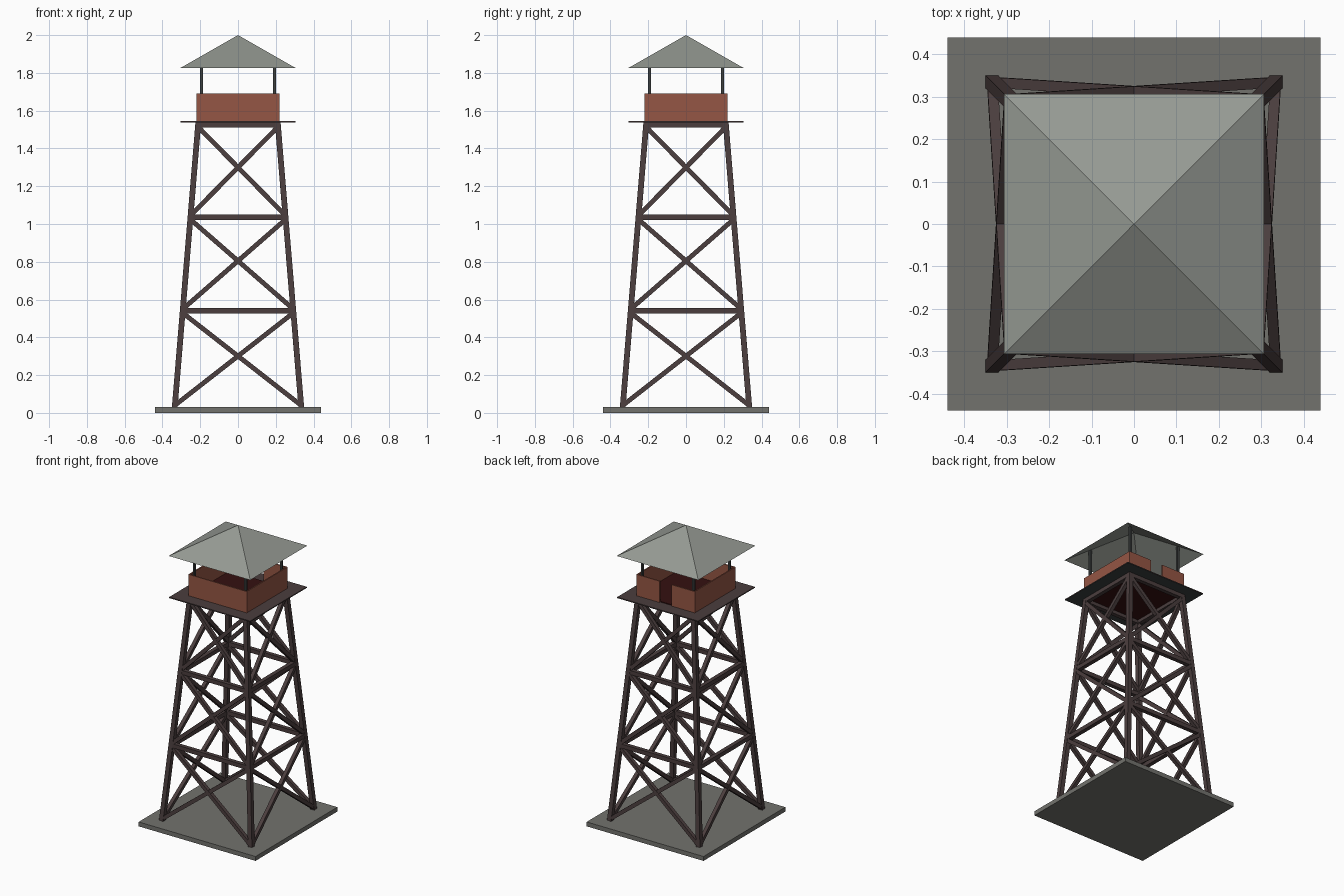
import bpy, bmesh, math
from mathutils import Matrix, Vector

if "Cube" in bpy.data.objects:
    bpy.data.objects.remove(bpy.data.objects["Cube"])


def material(name, r, g, b):
    m = bpy.data.materials.new(name)
    m.use_nodes = True
    m.diffuse_color = (r, g, b, 1)
    m.node_tree.nodes["Principled BSDF"].inputs["Base Color"].default_value = (r, g, b, 1)
    return m


concrete = material("concrete grey", .17, .17, .155)
timber = material("dark brown timber", .07, .048, .048)
cladding = material("rust red cladding", .3, .093, .058)
floor_red = material("dark red floor", .035, .005, .005)
steel = material("dark steel", .045, .05, .05)
roofing = material("pale grey roofing", .3, .32, .29)


def finish(name, bm, *mats):
    mesh = bpy.data.meshes.new(name)
    bm.to_mesh(mesh)
    bm.free()
    for m in mats:
        mesh.materials.append(m)
    ob = bpy.data.objects.new(name, mesh)
    bpy.context.collection.objects.link(ob)
    return ob


def add_box(bm, x0, x1, y0, y1, z0, z1):
    centre = Vector((x0 + x1, y0 + y1, z0 + z1)) / 2
    size = Matrix.Diagonal((x1 - x0, y1 - y0, z1 - z0, 1))
    bmesh.ops.create_cube(bm, size=1, matrix=Matrix.Translation(centre) @ size)


def slab(name, half, z0, z1, *mats):
    bm = bmesh.new()
    add_box(bm, -half, half, -half, half, z0, z1)
    return finish(name, bm, *mats)


def add_bar(bm, p, q, width, spin):
    # square bar from p to q, turned about the tower axis
    p, q = Vector(p), Vector(q)
    axis = (q - p).normalized()
    across = axis.cross(Vector((0, 1, 0))).normalized()
    depth = axis.cross(across)
    frame = Matrix((across, depth, axis)).transposed().to_4x4()
    place = spin @ Matrix.Translation((p + q) / 2) @ frame
    size = Matrix.Diagonal((width, width, (q - p).length, 1))
    bmesh.ops.create_cube(bm, size=1, matrix=place @ size)


# Tower frame
FOOT, HEAD = .03, 1.54
LEVELS = (.03, .54, 1.035, 1.525)


def half_width(z):
    return .335 - .125 * (z - FOOT) / (HEAD - FOOT)


def corner(side, z):
    w = half_width(z)
    return (side * w, -w, z)


legs, beams, braces = bmesh.new(), bmesh.new(), bmesh.new()
for turn in range(4):
    spin = Matrix.Rotation(turn * math.pi / 2, 4, "Z")
    add_bar(legs, corner(1, FOOT), corner(1, HEAD), .03, spin)
    for low, high in zip(LEVELS, LEVELS[1:]):
        add_bar(beams, corner(-1, high), corner(1, high), .028, spin)
        for side in (-1, 1):
            add_bar(braces, corner(side, low + .01), corner(-side, high - .01), .025, spin)
finish("tower_legs", legs, timber)
finish("cross_beams", beams, timber)
finish("diagonal_braces", braces, timber)

# Ground slab, deck and cabin floor
slab("ground_slab", .44, 0, .03, concrete)
deck = slab("deck", .305, 1.538, 1.545, timber, steel)
for face in deck.data.polygons:
    face.material_index = int(face.normal.z < -.5)
slab("cabin_floor", .212, 1.534, 1.55, floor_red)

# Cabin walls with a doorway gap in the back
W, T, DOOR = .22, .008, .045
LOW, TOP = 1.545, 1.69
walls = bmesh.new()
add_box(walls, -W, W, -W, T - W, LOW, TOP)
for side in (-1, 1):
    add_box(walls, *sorted((side * W, side * (W - T))), T - W, W, LOW, TOP)
    add_box(walls, *sorted((side * DOOR, side * (W - T))), W - T, W, LOW, TOP)
finish("cabin_walls", walls, cladding)

# Roof posts
posts = bmesh.new()
for x in (-.193, .193):
    for y in (-.193, .193):
        add_box(posts, x - .007, x + .007, y - .007, y + .007, LOW, 1.885)
finish("roof_posts", posts, steel)

# Open pyramid roof
roof = bmesh.new()
bmesh.ops.create_cone(
    roof, cap_ends=False, segments=4, radius1=.307 * math.sqrt(2), radius2=0, depth=.175,
    matrix=Matrix.Translation((0, 0, 1.9125)) @ Matrix.Rotation(math.pi / 4, 4, "Z"))
bmesh.ops.remove_doubles(roof, verts=roof.verts, dist=.0001)
finish("roof", roof, roofing)
